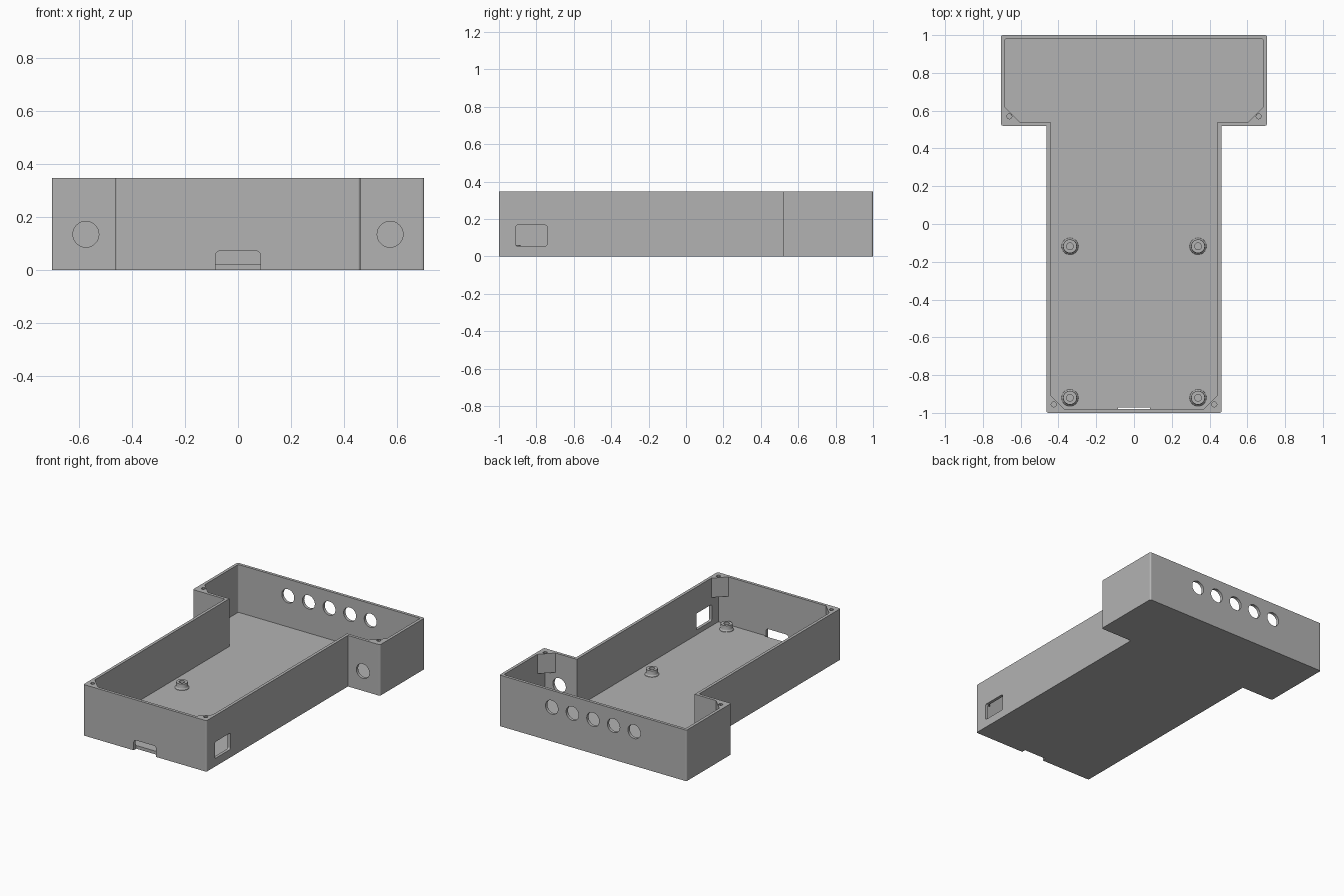
import bpy, bmesh
from math import sin, cos, pi, radians
from mathutils import Matrix

cube = bpy.data.objects.get("Cube")
if cube:
    bpy.data.objects.remove(cube, do_unlink=True)

grey = bpy.data.materials.new("mid_grey")
grey.use_nodes = True
grey.diffuse_color = (0.45, 0.45, 0.45, 1)
grey.node_tree.nodes["Principled BSDF"].inputs["Base Color"].default_value = (0.45, 0.45, 0.45, 1)

UP = Matrix.Identity(4)
ALONG_Y = Matrix.Rotation(pi / 2, 4, 'X')                            # local z -> -y
ALONG_X = Matrix(((0, 0, 1), (1, 0, 0), (0, 1, 0))).to_4x4()         # local z -> +x


def finish(name, bm):
    bmesh.ops.recalc_face_normals(bm, faces=bm.faces[:])
    mesh = bpy.data.meshes.new(name)
    bm.to_mesh(mesh)
    bm.free()
    mesh.materials.append(grey)
    ob = bpy.data.objects.new(name, mesh)
    bpy.context.collection.objects.link(ob)
    return ob


def prism(name, pts, z0, z1, rounded=(), radius=0.01, matrix=UP):
    """Extrude an outline from z0 to z1, rounding the chosen corners."""
    bm = bmesh.new()
    low = [bm.verts.new((x, y, z0)) for x, y in pts]
    high = [bm.verts.new((x, y, z1)) for x, y in pts]
    n = len(pts)
    bm.faces.new(low)
    bm.faces.new(high)
    sides = [bm.faces.new((low[i], low[(i + 1) % n], high[(i + 1) % n], high[i])) for i in range(n)]
    edges = [bm.edges.get((low[i], high[i])) for i in rounded]
    bmesh.ops.recalc_face_normals(bm, faces=bm.faces[:])
    if edges:
        bmesh.ops.bevel(bm, geom=edges, offset=radius, segments=3, profile=0.5, affect='EDGES')
    bmesh.ops.transform(bm, matrix=matrix, verts=bm.verts[:])
    return finish(name, bm)


def mirrored(half):
    return half + [(-x, y) for x, y in reversed(half)]


def rect(x0, y0, x1, y1):
    return [(x0, y0), (x1, y0), (x1, y1), (x0, y1)]


def circle(cx, cy, r, n=32):
    return [(cx + r * cos(2 * pi * i / n), cy + r * sin(2 * pi * i / n)) for i in range(n)]


def select(ob):
    bpy.ops.object.select_all(action='DESELECT')
    ob.select_set(True)
    bpy.context.view_layer.objects.active = ob


def cut(target, cutter):
    mod = target.modifiers.new("cut", 'BOOLEAN')
    mod.operation = 'DIFFERENCE'
    mod.solver = 'EXACT'
    mod.object = cutter
    select(target)
    bpy.ops.object.modifier_apply(modifier=mod.name)
    bpy.data.objects.remove(cutter, do_unlink=True)


# T-shaped case: body, wide head at the back
H, WALL, FLOOR, SHELF = 0.347, 0.02, 0.022, 0.215
BODY, HEAD, STEP = 0.463, 0.704, 0.52
outer = mirrored([(BODY, -1), (BODY, STEP), (HEAD, STEP), (HEAD, 1)])
case = prism("case", outer, 0, H, rounded=(0, 2, 3, 4, 5, 7))

# Cavity, narrowed at the top by four corner screw blocks
b, h, f, s, k = BODY - WALL, HEAD - WALL, -1 + WALL, STEP + WALL, 1 - WALL
upper = mirrored([(b - 0.075, f), (b, f + 0.075), (b, s), (h - 0.08, s), (h, s + 0.08), (h, k)])
cut(case, prism("upper_cavity", upper, FLOOR, H + 0.1, rounded=(5, 6)))
for side in (1, -1):
    for x, y, size, d in ((b, f, 0.075, 1), (h, s, 0.08, 1)):
        corner = [(side * x, y), (side * x, y + d * (size + 0.002)),
                  (side * (x - size - 0.002), y)]
        cut(case, prism("corner_hollow", corner, FLOOR, SHELF))

# Screw holes in the corner blocks
for side in (1, -1):
    for x, y in ((0.425, -0.955), (0.66, 0.57)):
        cut(case, prism("screw_hole", circle(side * x, y, 0.014, 8), SHELF - 0.05, H + 0.1))

# Row of round holes in the back, one in each shoulder
for i in range(-2, 3):
    cut(case, prism("back_hole", circle(i * 0.155, 0.232, 0.047), -1.1, -0.93, matrix=ALONG_Y))
for x in (-0.575, 0.575):
    cut(case, prism("shoulder_hole", circle(x, 0.134, 0.049), -0.58, -0.48, matrix=ALONG_Y))

# Side window and front slot
cut(case, prism("side_window", rect(-0.91, 0.055, -0.743, 0.167), 0.4, 0.55,
                rounded=range(4), matrix=ALONG_X))
cut(case, prism("front_slot", rect(-0.085, -0.05, 0.085, 0.072), 0.972, 1.1,
                rounded=(2, 3), radius=0.018, matrix=ALONG_Y))
select(case)
bpy.ops.object.shade_smooth_by_angle(angle=radians(12))

# Hollow standoffs with flared feet
profile = [(0.045, 0.02), (0.044, 0.025), (0.038, 0.029), (0.036, 0.034),
           (0.036, 0.062), (0.018, 0.062), (0.018, 0.02)]
for x in (-0.339, 0.339):
    for y in (-0.92, -0.118):
        bm = bmesh.new()
        ring = [bm.verts.new((r, 0, z)) for r, z in profile]
        line = [bm.edges.new(pair) for pair in zip(ring, ring[1:])]
        bmesh.ops.spin(bm, geom=ring + line, cent=(0, 0, 0), axis=(0, 0, 1),
                       angle=2 * pi, steps=32)
        bmesh.ops.remove_doubles(bm, verts=bm.verts[:], dist=0.0001)
        standoff = finish("standoff", bm)
        standoff.location = (x, y, 0)
        select(standoff)
        bpy.ops.object.shade_smooth_by_angle(angle=radians(35))
